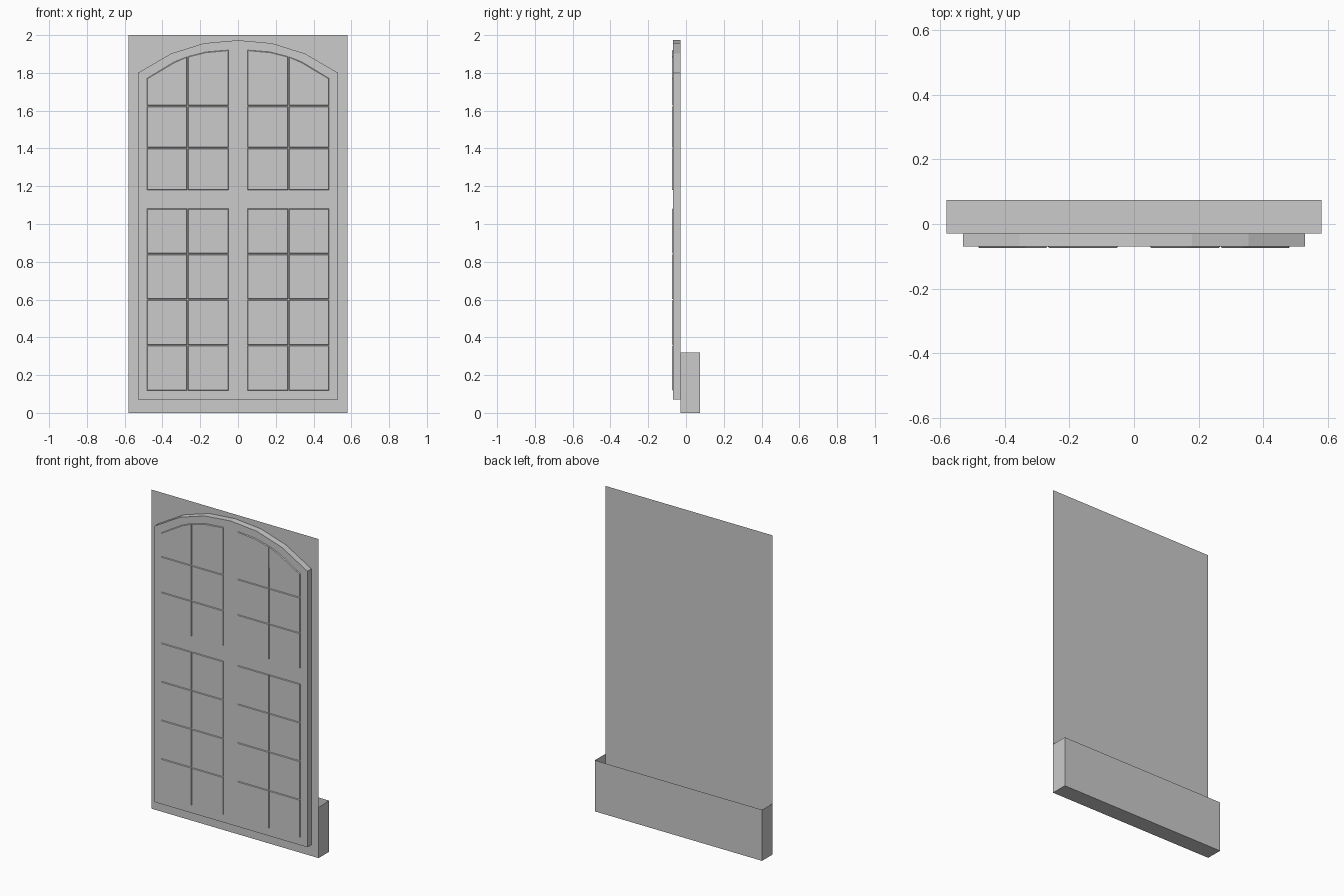
import bpy, bmesh

if "Cube" in bpy.data.objects:
    bpy.data.objects.remove(bpy.data.objects["Cube"])

WALL_Y, FRAME_Y, PANE_Y = -0.03, -0.07, -0.075


def finish(bm, name):
    mesh = bpy.data.meshes.new(name)
    bm.to_mesh(mesh)
    bm.free()
    obj = bpy.data.objects.new(name, mesh)
    bpy.context.collection.objects.link(obj)
    return obj


def face_xz(bm, pts, y):
    """Flat face from (x, z) points, turned to the front."""
    f = bm.faces.new([bm.verts.new((x, y, z)) for x, z in pts])
    f.normal_update()
    if f.normal.y > 0:
        f.normal_flip()
    return f


# Flat wall backing
bm = bmesh.new()
face_xz(bm, [(-0.58, 0), (0.58, 0), (0.58, 2), (-0.58, 2)], WALL_Y)
finish(bm, "wall_panel")

# Base trough behind the wall, open on top and toward the wall
bm = bmesh.new()
bmesh.ops.create_cube(bm, size=1)
for v in bm.verts:
    v.co = (v.co.x * 1.16, 0.0225 + v.co.y * 0.105, 0.16 + v.co.z * 0.32)
bm.normal_update()
bmesh.ops.delete(bm, geom=[f for f in bm.faces if f.normal.z > 0.5 or f.normal.y < -0.5],
                 context='FACES')
finish(bm, "base_trough")

# Arched window frame slab, open at the back
half = [(0.53, 0.07), (0.53, 1.80), (0.355, 1.902), (0.18, 1.957)]
outline = half + [(0, 1.973)] + [(-x, z) for x, z in reversed(half)]
bm = bmesh.new()
back = face_xz(bm, outline, WALL_Y)
ext = bmesh.ops.extrude_face_region(bm, geom=[back])
bmesh.ops.translate(bm, vec=(0, FRAME_Y - WALL_Y, 0),
                    verts=[g for g in ext["geom"] if isinstance(g, bmesh.types.BMVert)])
for f in list(bm.faces):
    if all(abs(v.co.y - WALL_Y) < 1e-5 for v in f.verts):
        bm.faces.remove(f)
bmesh.ops.recalc_face_normals(bm, faces=bm.faces[:])
if any(f.normal.y > 0.9 for f in bm.faces):
    bmesh.ops.reverse_faces(bm, faces=bm.faces[:])
finish(bm, "arched_frame")

# Raised panes, right half then mirrored
X0, X1, X2 = 0.048, 0.268, 0.484
cells = []
for rows in ([0.117, 0.358, 0.60, 0.842, 1.083], [1.177, 1.402, 1.625]):
    for z0, z1 in zip(rows, rows[1:]):
        for a, b in ((X0, X1), (X1, X2)):
            cells.append([(a, z0), (b, z0), (b, z1), (a, z1)])
cells.append([(X0, 1.625), (X1, 1.625), (X1, 1.888), (0.17, 1.914), (X0, 1.923)])
cells.append([(X1, 1.625), (X2, 1.625), (X2, 1.773), (0.34, 1.860), (X1, 1.888)])
bm = bmesh.new()
for side in (1, -1):
    for cell in cells:
        f = face_xz(bm, [(side * x, z) for x, z in cell], FRAME_Y)
        rim = bmesh.ops.inset_individual(bm, faces=[f], thickness=0.003)["faces"]
        bmesh.ops.delete(bm, geom=[r for r in rim if r is not f], context='FACES')
        bmesh.ops.inset_individual(bm, faces=[f], thickness=0.004)
        for v in f.verts:
            v.co.y = PANE_Y
bm.normal_update()
finish(bm, "window_panes")
